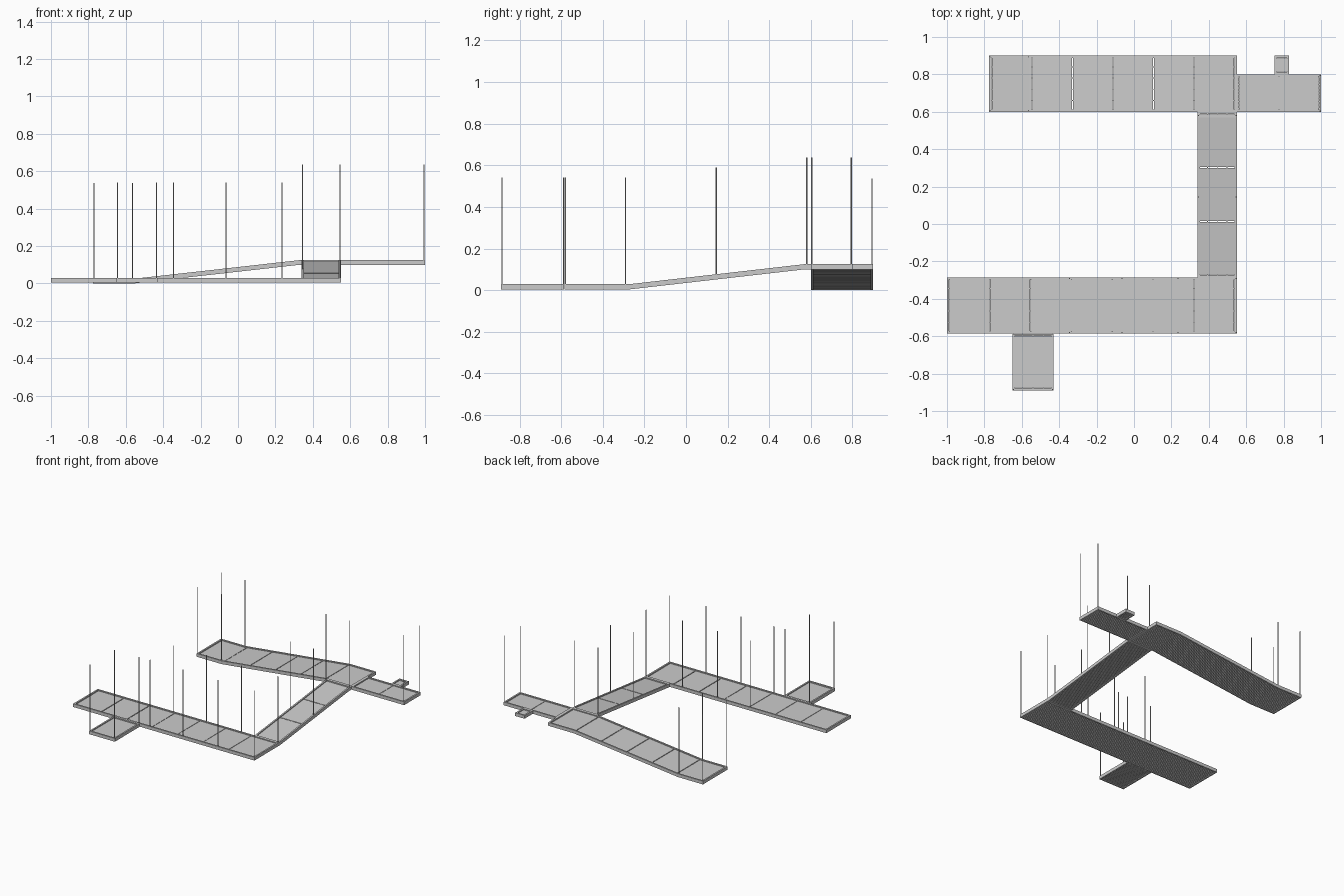
import bpy, bmesh

if "Cube" in bpy.data.objects:
    bpy.data.objects.remove(bpy.data.objects["Cube"])

T = 0.025    # rail depth
RW = 0.012   # rail width


def make_object(name, bm):
    bmesh.ops.recalc_face_normals(bm, faces=bm.faces)
    me = bpy.data.meshes.new(name)
    bm.to_mesh(me)
    bm.free()
    ob = bpy.data.objects.new(name, me)
    bpy.context.collection.objects.link(ob)
    return ob


def height(path, u):
    # deck underside height along the run
    for (u0, z0), (u1, z1) in zip(path, path[1:]):
        if u <= u1:
            return z0 + (z1 - z0) * (u - u0) / (u1 - u0)
    return path[-1][1]


def bar(bm, path, axis, u0, u1, v0, v1, w0, w1):
    # rectangular bar following the run's height, with a joint at each bend
    us = [u0] + [p[0] for p in path if u0 + 1e-4 < p[0] < u1 - 1e-4] + [u1]
    rings = []
    for u in us:
        h = height(path, u)
        ring = []
        for v, w in ((v0, w0), (v1, w0), (v1, w1), (v0, w1)):
            ring.append(bm.verts.new((u, v, h + w) if axis == 'x' else (v, u, h + w)))
        rings.append(ring)
    for a, b in zip(rings, rings[1:]):
        for i in range(4):
            j = (i + 1) % 4
            bm.faces.new((a[i], a[j], b[j], b[i]))
    bm.faces.new(rings[0])
    bm.faces.new(rings[-1])


def walkway(name, axis, path, v0, v1, panel, rungs=False):
    u0, u1 = path[0][0], path[-1][0]
    # perimeter rails
    bm = bmesh.new()
    bar(bm, path, axis, u0, u1, v0, v0 + RW, 0, T)
    bar(bm, path, axis, u0, u1, v1 - RW, v1, 0, T)
    bar(bm, path, axis, u0, u0 + RW, v0 + RW, v1 - RW, 0, T)
    bar(bm, path, axis, u1 - RW, u1, v0 + RW, v1 - RW, 0, T)
    make_object(name + "_frame", bm)

    # deck panels separated by narrow gaps
    a, b, gap = u0 + RW, u1 - RW, 0.006
    n = max(1, round((b - a) / panel))
    step = (b - a) / n
    bm = bmesh.new()
    for i in range(n):
        bar(bm, path, axis, a + i * step + gap / 2, a + (i + 1) * step - gap / 2,
            v0 + RW, v1 - RW, 0.015, 0.018)
    make_object(name + "_deck_panels", bm)

    # close-set grating slats under the deck
    bm = bmesh.new()
    m = round((b - a) / 0.012)
    pitch = (b - a) / m
    for i in range(m):
        c = a + (i + 0.5) * pitch
        bar(bm, path, axis, c - 0.0035, c + 0.0035, v0 + RW, v1 - RW, 0.004, 0.015)
    # cross bars of the grating
    k = round((v1 - v0) / (0.018 if rungs else 0.06))
    for i in range(1, k):
        c = v0 + (v1 - v0) * i / k
        bar(bm, path, axis, a, b, c - 0.002, c + 0.002, 0.010, 0.017)
    make_object(name + "_grating", bm)


LOW, HIGH = 0.004, 0.10

walkway("lower_walkway", 'x', [(-1.0, LOW), (0.55, LOW)], -0.585, -0.285, 0.218)
walkway("front_landing", 'y', [(-0.89, LOW), (-0.587, LOW)], -0.65, -0.43, 0.3)
walkway("side_ramp", 'y', [(-0.285, LOW), (-0.27, LOW), (0.57, HIGH), (0.60, HIGH)],
        0.34, 0.55, 0.3)
walkway("rear_ramp", 'x', [(-0.775, 0.0), (-0.56, 0.0), (0.33, HIGH), (0.55, HIGH)],
        0.60, 0.90, 0.218)
walkway("upper_walkway", 'x', [(0.55, HIGH), (1.0, HIGH)], 0.60, 0.80, 0.218, True)
walkway("upper_stub", 'y', [(0.80, HIGH), (0.90, HIGH)], 0.75, 0.83, 0.1)

# hanger rods: (x positions, y positions, foot height)
groups = [
    ((-0.345, -0.065, 0.235, 0.545), (-0.58, -0.291), LOW),
    ((-0.645, -0.435), (-0.885, -0.589), LOW),
    ((0.345, 0.545), (0.145,), 0.052),
    ((0.345, 0.545), (0.58,), HIGH),
    ((0.994,), (0.605, 0.794), HIGH),
    ((-0.769, -0.565), (0.606, 0.894), 0.0),
]
bm = bmesh.new()
for xs, ys, z in groups:
    for x in xs:
        for y in ys:
            rod = bmesh.ops.create_cone(bm, cap_ends=True, segments=8,
                                        radius1=0.003, radius2=0.003, depth=0.537)
            bmesh.ops.translate(bm, verts=rod["verts"], vec=(x, y, z + 0.2685))
make_object("hanger_rods", bm)
